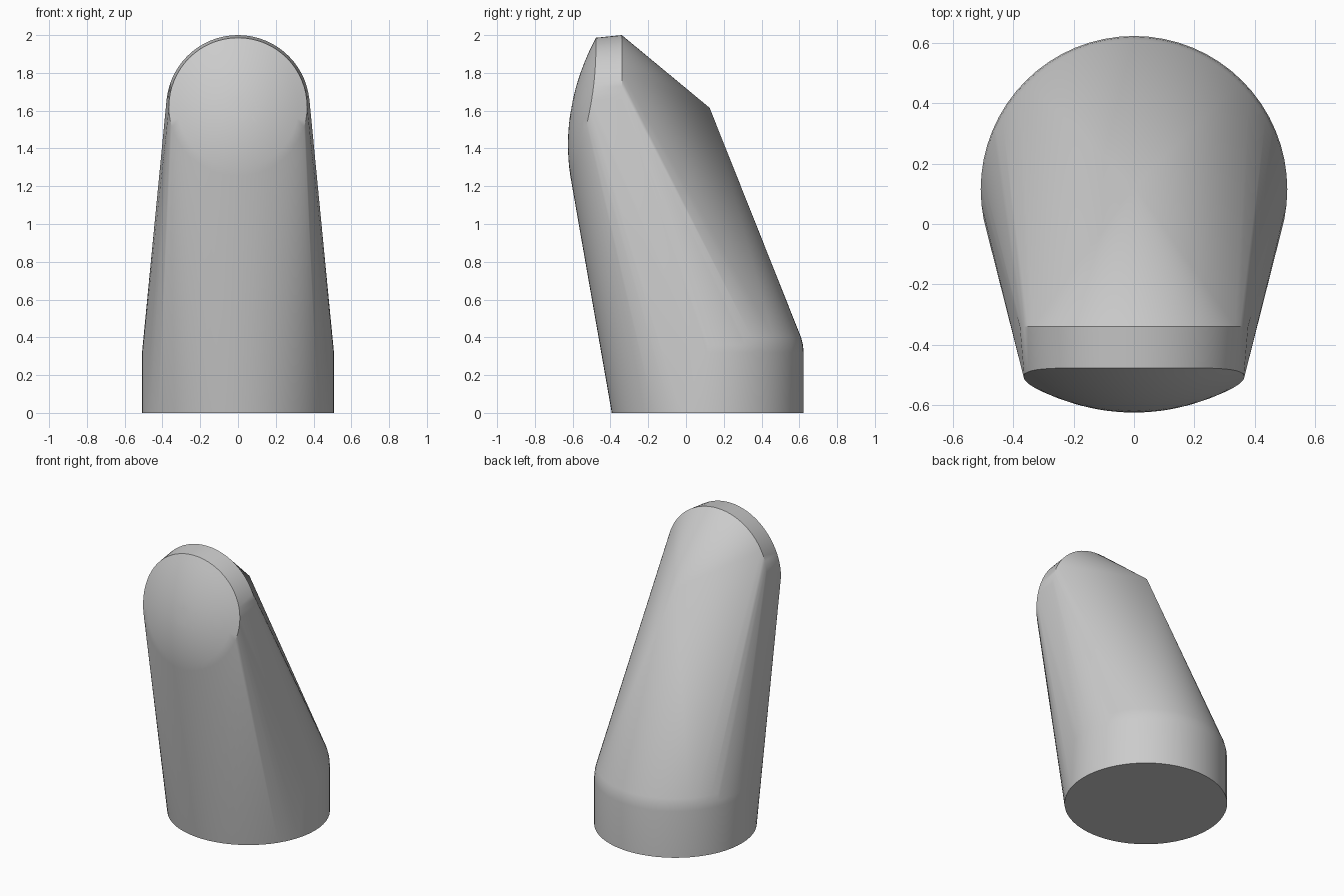
import bpy, bmesh, math

if "Cube" in bpy.data.objects:
    bpy.data.objects.remove(bpy.data.objects["Cube"])

SEGMENTS = 64
BASE_Y = 0.115            # centre of the round foot
HEAD_Z = 1.62             # centre of the rounded head
APEX = (0, 0.125, 1.615)  # tip on the back


def circle(radius):
    """Points of a circle as (u, v) pairs."""
    return [(radius * math.sin(math.tau * i / SEGMENTS),
             radius * math.cos(math.tau * i / SEGMENTS)) for i in range(SEGMENTS)]


def dome_y(x, z):
    """Depth of the bulging front face."""
    return -0.625 + 0.46 * (z - 1.42) ** 2 + 0.75 * x * x


points = [APEX]

# Round foot with a softened upper edge
for z, radius in ((0, 0.508), (0.32, 0.508), (0.36, 0.504), (0.40, 0.494)):
    points += [(u, BASE_Y + v, z) for u, v in circle(radius)]

# Back rim of the head
points += [(u, -0.34, HEAD_Z + v) for u, v in circle(0.38) if v >= 0]

# Domed front of the head
for step in range(1, 9):
    for u, v in circle(0.366 * step / 8):
        points.append((u, dome_y(u, HEAD_Z + v), HEAD_Z + v))

# Stretch one skin around all the parts
bm = bmesh.new()
for p in points:
    bm.verts.new(p)
hull = bmesh.ops.convex_hull(bm, input=bm.verts)
inside = {g for g in hull["geom_interior"] + hull["geom_unused"]
          if isinstance(g, bmesh.types.BMVert)}
bmesh.ops.delete(bm, geom=list(inside), context="VERTS")
bmesh.ops.dissolve_limit(bm, angle_limit=math.radians(0.1),
                         verts=bm.verts, edges=bm.edges)
bmesh.ops.recalc_face_normals(bm, faces=bm.faces)

mesh = bpy.data.meshes.new("slanted_body")
bm.to_mesh(mesh)
bm.free()
body = bpy.data.objects.new("slanted_body", mesh)
bpy.context.collection.objects.link(body)

# Plain grey finish
grey = bpy.data.materials.new("plain_grey")
grey.use_nodes = True
colour = (0.6, 0.6, 0.6, 1)
grey.diffuse_color = colour
grey.node_tree.nodes["Principled BSDF"].inputs["Base Color"].default_value = colour
mesh.materials.append(grey)

bpy.context.view_layer.objects.active = body
body.select_set(True)
bpy.ops.object.shade_smooth_by_angle(angle=math.radians(30))
